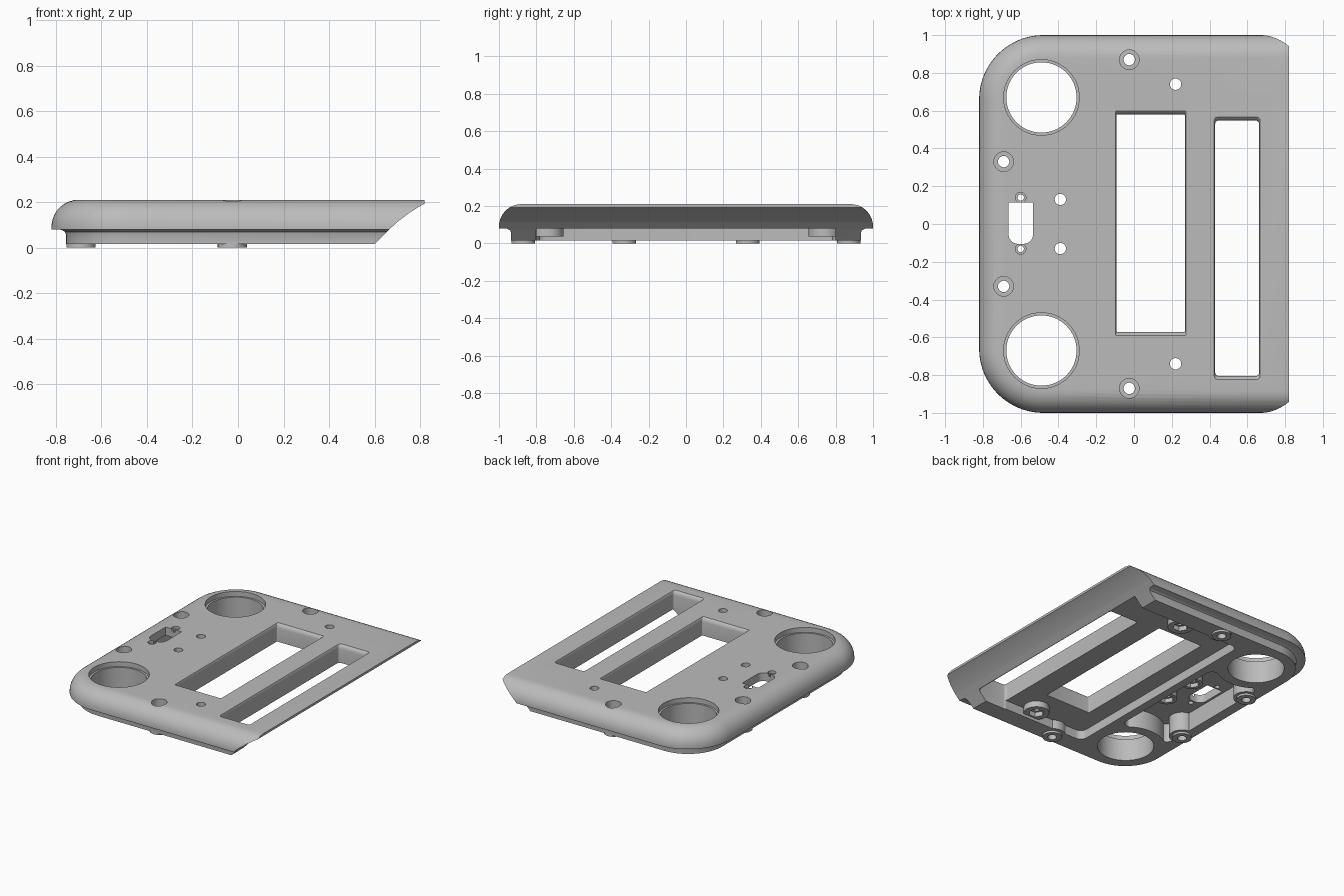
import bpy, bmesh, math

old = bpy.data.objects.get("Cube")
if old:
    bpy.data.objects.remove(old, do_unlink=True)

grey = bpy.data.materials.new("plain grey")
grey.use_nodes = True
colour = (0.5, 0.5, 0.5, 1)
grey.diffuse_color = colour
grey.node_tree.nodes["Principled BSDF"].inputs["Base Color"].default_value = colour


def loft(name, loops):
    """Closed solid through stacked loops of equal length."""
    bm = bmesh.new()
    rings = [[bm.verts.new(p) for p in loop] for loop in loops]
    n = len(rings[0])
    for a, b in zip(rings, rings[1:]):
        for i in range(n):
            j = (i + 1) % n
            bm.faces.new((a[i], a[j], b[j], b[i]))
    bm.faces.new(rings[0][::-1])
    bm.faces.new(rings[-1])
    bmesh.ops.recalc_face_normals(bm, faces=bm.faces)
    mesh = bpy.data.meshes.new(name)
    bm.to_mesh(mesh)
    bm.free()
    mesh.materials.append(grey)
    ob = bpy.data.objects.new(name, mesh)
    bpy.context.collection.objects.link(ob)
    return ob


def rounded(x0, x1, y0, y1, radii, z, n=8):
    """Rectangle loop; radii run left-front, right-front, right-back, left-back."""
    pts = []
    corners = [(x0, y0, 1, 1, 180), (x1, y0, -1, 1, 270),
               (x1, y1, -1, -1, 0), (x0, y1, 1, -1, 90)]
    for (x, y, sx, sy, start), r in zip(corners, radii):
        if r == 0:
            pts.append((x, y, z))
            continue
        for k in range(n + 1):
            a = math.radians(start + 90 * k / n)
            pts.append((x + sx * r + r * math.cos(a), y + sy * r + r * math.sin(a), z))
    return pts


def box(name, x0, x1, y0, y1, z0, z1, radii=(0, 0, 0, 0)):
    return loft(name, [rounded(x0, x1, y0, y1, radii, z) for z in (z0, z1)])


def rod(name, x, y, r, z0, z1, sides=32):
    return loft(name, [[(x + r * math.cos(math.tau * k / sides),
                         y + r * math.sin(math.tau * k / sides), z)
                        for k in range(sides)] for z in (z0, z1)])


def combine(target, tool, operation):
    """Apply a boolean and discard the tool."""
    tool.hide_render = True
    mod = target.modifiers.new("bool", 'BOOLEAN')
    mod.operation, mod.object, mod.solver = operation, tool, 'EXACT'
    bpy.context.view_layer.objects.active = target
    bpy.ops.object.modifier_apply(modifier=mod.name)
    bpy.data.objects.remove(tool, do_unlink=True)


def cut(target, tool):
    combine(target, tool, 'DIFFERENCE')


def add(target, tool):
    combine(target, tool, 'UNION')


# Shell: inset skirt, filleted overhang and rolled top edge
profile = [(.065, .015), (.065, .055), (.06, .069), (.045, .078), (0, .08)]
profile += [(.12 - .12 * math.cos(math.radians(a)), .09 + .12 * math.sin(math.radians(a)))
            for a in range(0, 91, 10)]
panel = loft("panel_shell", [
    rounded(-.82 + i, 1.1, -1 + i, 1 - i, (.34 - i, 0, 0, .34 - i), z, 20)
    for i, z in profile])

# Sloping, slightly hollowed right side
slope = [(.585, 0), (.60, .015), (.66, .075), (.70, .112), (.75, .15),
         (.79, .176), (.82, .193), (.82, .3), (1.3, .3), (1.3, -.05), (.585, -.05)]
cut(panel, loft("slope_cutter", [[(x, y, z) for x, z in slope] for y in (-1.2, 1.2)]))

dials = [(-.49, s * .67) for s in (-1, 1)]
side_screws = [(-.69, s * .33) for s in (-1, 1)]
end_screws = [(-.025, s * .87) for s in (-1, 1)]
nut_posts = [(.22, s * .74) for s in (-1, 1)]
small_posts = [(-.39, s * .13) for s in (-1, 1)]

# Wide recess underneath, leaving material around the end screws
recess = box("recess_cutter", -.22, 1.2, -.80, .80, -.1, .08, (.05, 0, 0, .05))
for x, y in end_screws:
    cut(recess, rod("column", x, y, .09, -.2, .2))
cut(panel, recess)

# Deep pocket below the connector, shaped by the dial rings and screws
pocket = box("pocket_cutter", -.68, -.28, -.46, .46, -.1, .15, (.05,) * 4)
for x, y in dials:
    cut(pocket, rod("ring", x, y, .26, -.2, .3, 48))
for x, y in side_screws:
    cut(pocket, rod("column", x, y, .085, -.2, .3))
cut(panel, pocket)

# Feet around the screws, and nut posts
for x, y in side_screws + end_screws:
    add(panel, rod("foot", x, y, .064, 0, .04))
for x, y in nut_posts:
    add(panel, rod("nut_post", x, y, .085, .036, .1))
for x, y in small_posts:
    add(panel, rod("small_post", x, y, .07, .10, .17))

# Dial openings with a shallow seat at the top
for x, y in dials:
    cut(panel, rod("dial_hole", x, y, .186, -.1, .3, 64))
    cut(panel, rod("dial_seat", x, y, .2, .175, .3, 64))

# Screw holes with countersunk heads
for x, y in side_screws + end_screws:
    cut(panel, rod("screw_hole", x, y, .03, -.1, .3, 24))
    cut(panel, rod("screw_head", x, y, .052, .15, .3))

# Nut holes with hexagonal pockets from below
for (x, y), bottom in [(p, .07) for p in nut_posts] + [(p, .13) for p in small_posts]:
    cut(panel, rod("nut_hole", x, y, .03, -.1, .3, 24))
    cut(panel, rod("nut_pocket", x, y, .052, -.1, bottom, 6))


# Display window and long slot, with softened ends at the top
def opening(name, x0, x1, y0, y1, r):
    steps = [(0, -.1), (0, .18), (.003, .193), (.009, .203), (.018, .2101), (.018, .3)]
    cut(panel, loft(name, [rounded(x0 - d * .3, x1 + d * .3, y0 - d, y1 + d, (r,) * 4, z, 4)
                           for d, z in steps]))


opening("display_window", -.092, .27, -.572, .58, .006)
opening("long_slot", .43, .662, -.805, .548, .018)

# Connector opening with two small screws
cut(panel, box("connector_hole", -.664, -.535, -.105, .115, -.1, .3, (.05, .05, 0, 0)))
for y in (-.132, .14):
    cut(panel, rod("connector_screw", -.6, y, .017, -.1, .3, 20))
    cut(panel, rod("connector_screw_head", -.6, y, .028, .19, .3, 20))

# Smooth the curves and keep the edges crisp
bpy.ops.object.select_all(action='DESELECT')
panel.select_set(True)
bpy.context.view_layer.objects.active = panel
bpy.ops.object.shade_smooth_by_angle(angle=math.radians(30))
